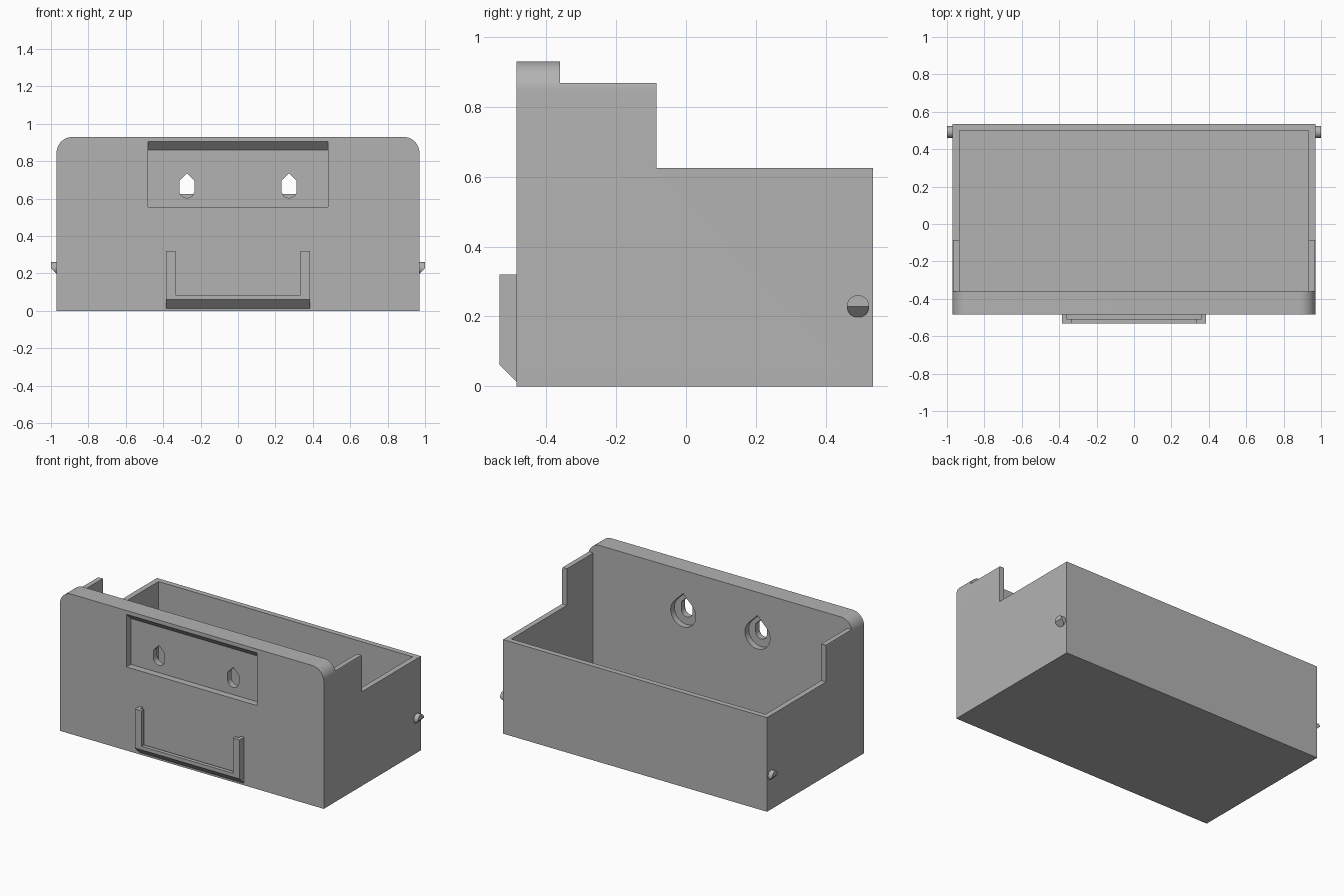
import bpy, bmesh, math
from mathutils import Vector

cube = bpy.data.objects.get("Cube")
if cube:
    bpy.data.objects.remove(cube, do_unlink=True)

grey = bpy.data.materials.new("plain grey")
grey.use_nodes = True
COLOUR = (0.45, 0.45, 0.45, 1)
grey.diffuse_color = COLOUR
grey.node_tree.nodes["Principled BSDF"].inputs["Base Color"].default_value = COLOUR


def prism(name, points, axis, start, end):
    """Extrude a 2D outline along an axis (x: outline in y,z; y: outline in x,z)."""
    def place(p, d):
        return Vector((d, p[0], p[1])) if axis == "x" else Vector((p[0], d, p[1]))
    bm = bmesh.new()
    face = bm.faces.new([bm.verts.new(place(p, start)) for p in points])
    new = bmesh.ops.extrude_face_region(bm, geom=[face])["geom"]
    shift = place((0, 0), end - start)
    bmesh.ops.translate(bm, vec=shift, verts=[g for g in new if isinstance(g, bmesh.types.BMVert)])
    bmesh.ops.recalc_face_normals(bm, faces=bm.faces)
    mesh = bpy.data.meshes.new(name)
    bm.to_mesh(mesh)
    bm.free()
    mesh.materials.append(grey)
    obj = bpy.data.objects.new(name, mesh)
    bpy.context.collection.objects.link(obj)
    return obj


def box(name, x, y, z):
    outline = [(x[0], z[0]), (x[1], z[0]), (x[1], z[1]), (x[0], z[1])]
    return prism(name, outline, "y", *y)


def arc(cx, cz, r, a0, a1, steps):
    angles = [math.radians(a0 + (a1 - a0) * i / steps) for i in range(steps + 1)]
    return [(cx + r * math.cos(a), cz + r * math.sin(a)) for a in angles]


def select(obj):
    bpy.ops.object.select_all(action="DESELECT")
    obj.select_set(True)
    bpy.context.view_layer.objects.active = obj


def cut(obj, *cutters):
    for cutter in cutters:
        cutter.hide_render = True
        select(obj)
        mod = obj.modifiers.new("cut", "BOOLEAN")
        mod.operation, mod.solver, mod.object = "DIFFERENCE", "EXACT", cutter
        bpy.ops.object.modifier_apply(modifier=mod.name)
        bpy.data.objects.remove(cutter, do_unlink=True)


def smooth(obj):
    select(obj)
    bpy.ops.object.shade_smooth_by_angle(angle=math.radians(30))


# Main dimensions
W, FRONT, BACK, TOP = 0.97, -0.485, 0.535, 0.93
PLATE, WALL, R = -0.36, 0.036, 0.085

# Tray: rounded block, hollowed and stepped down towards the back
outline = [(-W, 0), (W, 0)] + arc(W - R, TOP - R, R, 0, 90, 14) + arc(R - W, TOP - R, R, 90, 180, 14)
tray = prism("tray", outline, "y", FRONT, BACK)
cut(tray,
    box("low_rim_cutter", (-2, 2), (-0.085, 1), (0.625, 2)),
    box("wing_cutter", (-2, 2), (PLATE, 0.2), (0.868, 2)),
    box("cavity_cutter", (WALL - W, W - WALL), (PLATE, BACK - WALL), (WALL, 2)))

# Front recess with sloped ceiling
recess = [(-0.5, 0.555), (-0.44, 0.555), (-0.44, 0.86), (-0.5, 0.92)]
cut(tray, prism("recess_cutter", recess, "x", -0.48, 0.48))

# Keyholes: pointed slot through the plate, teardrop pocket on the inside
for side in (-1, 1):
    cx, cz, r = side * 0.273, 0.645, 0.041
    slot = arc(cx, cz, r, 180, 360, 16) + [(cx + r, 0.694), (cx, 0.735), (cx - r, 0.694)]
    pocket_r = 0.092
    pocket = arc(cx, cz, pocket_r, 135, 405, 32) + [(cx, cz + pocket_r * math.sqrt(2))]
    cut(tray,
        prism("pocket_cutter", pocket, "y", -0.4, -0.3),
        prism("slot_cutter", slot, "y", -0.6, -0.3))
smooth(tray)

# U-shaped front bracket with bevelled foot and an undercut channel
side_view = [(FRONT, 0.013), (-0.533, 0.061), (-0.533, 0.32), (FRONT, 0.32)]
bracket = prism("front_bracket", side_view, "x", -0.385, 0.385)
cut(bracket,
    box("window_cutter", (-0.335, 0.335), (-0.7, -0.4), (0.085, 0.5)),
    box("channel_cutter", (-0.362, 0.362), (-0.508, -0.4), (0.061, 0.5)))

# Side pegs, sloped underneath
for side, label in ((-1, "right"), (1, "left")):
    circle = arc(0.492, 0.229, 0.032, 0, 360, 32)[:-1]
    peg = prism(label + "_peg", circle, "x", side * 0.96, side * 1.0)
    slope = [(side * 0.92, 0.149), (side * 1.05, 0.279), (side * 1.05, 0.149)]
    cut(peg, prism("slope_cutter", slope, "y", 0.4, 0.6))
    smooth(peg)
